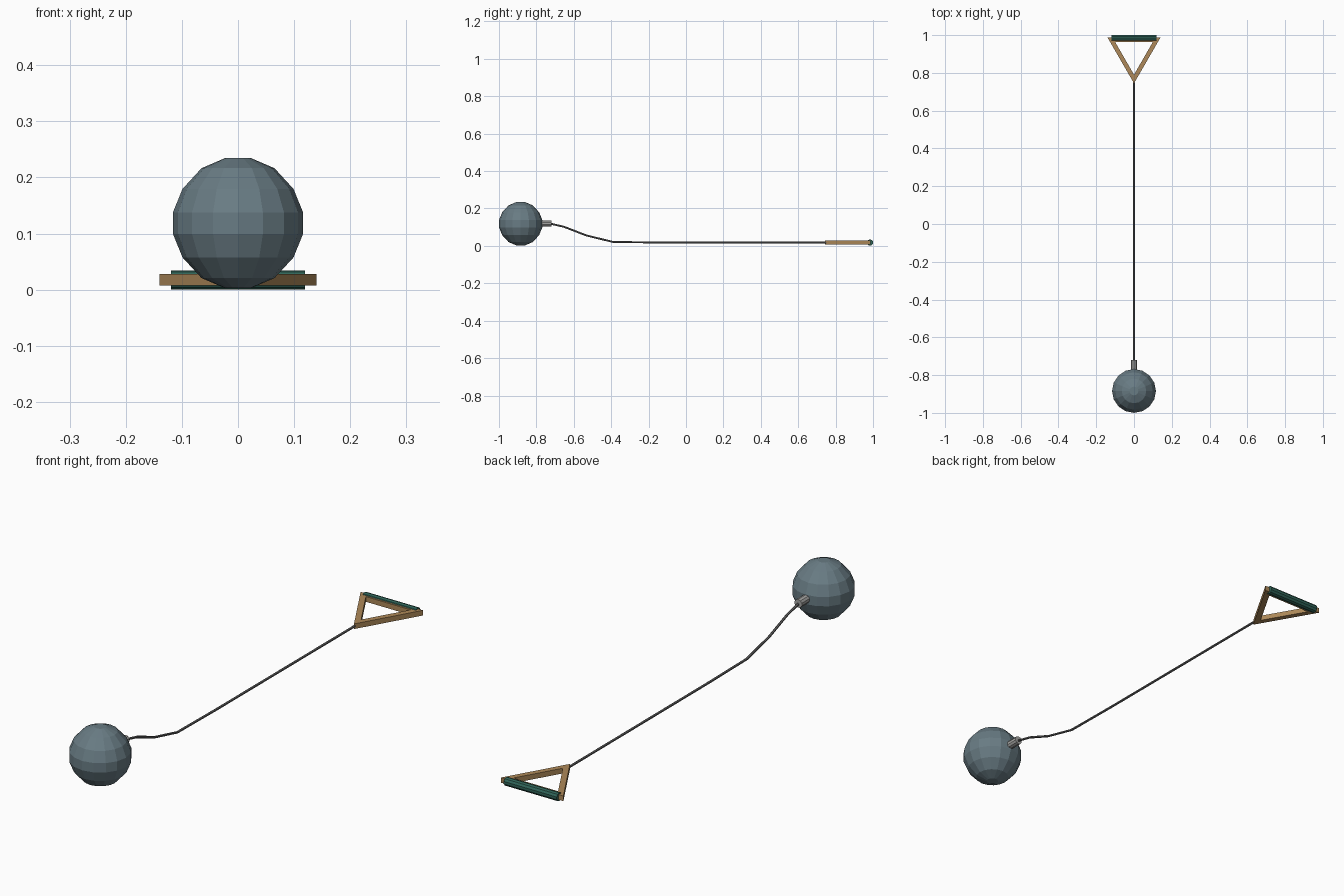
import bpy, bmesh
from math import pi, sin, cos, sqrt
from mathutils import Vector

if "Cube" in bpy.data.objects:
    bpy.data.objects.remove(bpy.data.objects["Cube"])


def material(name, color):
    m = bpy.data.materials.new(name)
    m.diffuse_color = (*color, 1)
    m.use_nodes = True
    m.node_tree.nodes["Principled BSDF"].inputs["Base Color"].default_value = m.diffuse_color
    return m


steel = material("blue_steel", (0.14, 0.20, 0.23))
wire_grey = material("wire_grey", (0.13, 0.13, 0.13))
swivel_grey = material("swivel_grey", (0.38, 0.38, 0.37))
tan = material("tan", (0.42, 0.25, 0.10))
green = material("grip_green", (0.03, 0.13, 0.10))


def finish(name, bm, mat):
    bmesh.ops.recalc_face_normals(bm, faces=bm.faces)
    mesh = bpy.data.meshes.new(name)
    bm.to_mesh(mesh)
    bm.free()
    ob = bpy.data.objects.new(name, mesh)
    bpy.context.collection.objects.link(ob)
    mesh.materials.append(mat)
    return ob


def bridge(bm, rings, closed=False):
    n = len(rings[0])
    pairs = list(zip(rings, rings[1:])) + ([(rings[-1], rings[0])] if closed else [])
    for a, b in pairs:
        for i in range(n):
            j = (i + 1) % n
            bm.faces.new((a[i], a[j], b[j], b[i]))
    if not closed:
        bm.faces.new(rings[0])
        bm.faces.new(rings[-1])


def tube(name, points, radius, sides, mat):
    """Tube along a path lying in a plane; rings mitred at each bend."""
    bm, rings = bmesh.new(), []
    pts = [Vector(p) for p in points]
    for k, p in enumerate(pts):
        t = (pts[min(k + 1, len(pts) - 1)] - pts[max(k - 1, 0)]).normalized()
        u = t.cross(Vector((0, 0, 1))).normalized()
        v = u.cross(t)
        rings.append([bm.verts.new(p + radius * (u * cos(a) + v * sin(a)))
                      for a in (2 * pi * (i + 0.5) / sides for i in range(sides))])
    bridge(bm, rings)
    return finish(name, bm, mat)


# throwing ball: low-poly lathe around z
profile = [(0.023, 0.116), (0.065, 0.098), (0.099, 0.061), (0.116, 0.019)]
profile += [(r, -z) for r, z in reversed(profile)]
bm = bmesh.new()
rings = [[bm.verts.new((r * cos(2 * pi * i / 16), -0.884 + r * sin(2 * pi * i / 16), 0.1185 + z))
          for i in range(16)] for r, z in profile]
bridge(bm, rings)
finish("ball", bm, steel)

# swivel stub and bent wire
tube("swivel", [(0, -0.79, 0.12), (0, -0.72, 0.12)], 0.017, 10, swivel_grey)
tube("wire", [(0, -0.73, 0.12), (0, -0.652, 0.102), (0, -0.533, 0.056),
              (0, -0.39, 0.021), (0, -0.14, 0.018), (0, 0.765, 0.0175)], 0.005, 6, wire_grey)

# triangular handle frame, mitred bars
bm = bmesh.new()
outer, bar, back = 0.162, 0.046, 0.9875
cy = back - outer / 2
rings = []
for k in range(3):
    a = -pi / 2 + 2 * pi * k / 3
    rings.append([bm.verts.new((r * cos(a), cy + r * sin(a), z))
                  for r, z in ((outer, 0.007), (outer, 0.028), (outer - bar, 0.028), (outer - bar, 0.007))])
bridge(bm, rings, closed=True)
finish("handle_frame", bm, tan)

# grip sleeve around the rear bar
tube("grip", [(-0.119, 0.984, 0.0175), (0.119, 0.984, 0.0175)], 0.0168, 10, green)
